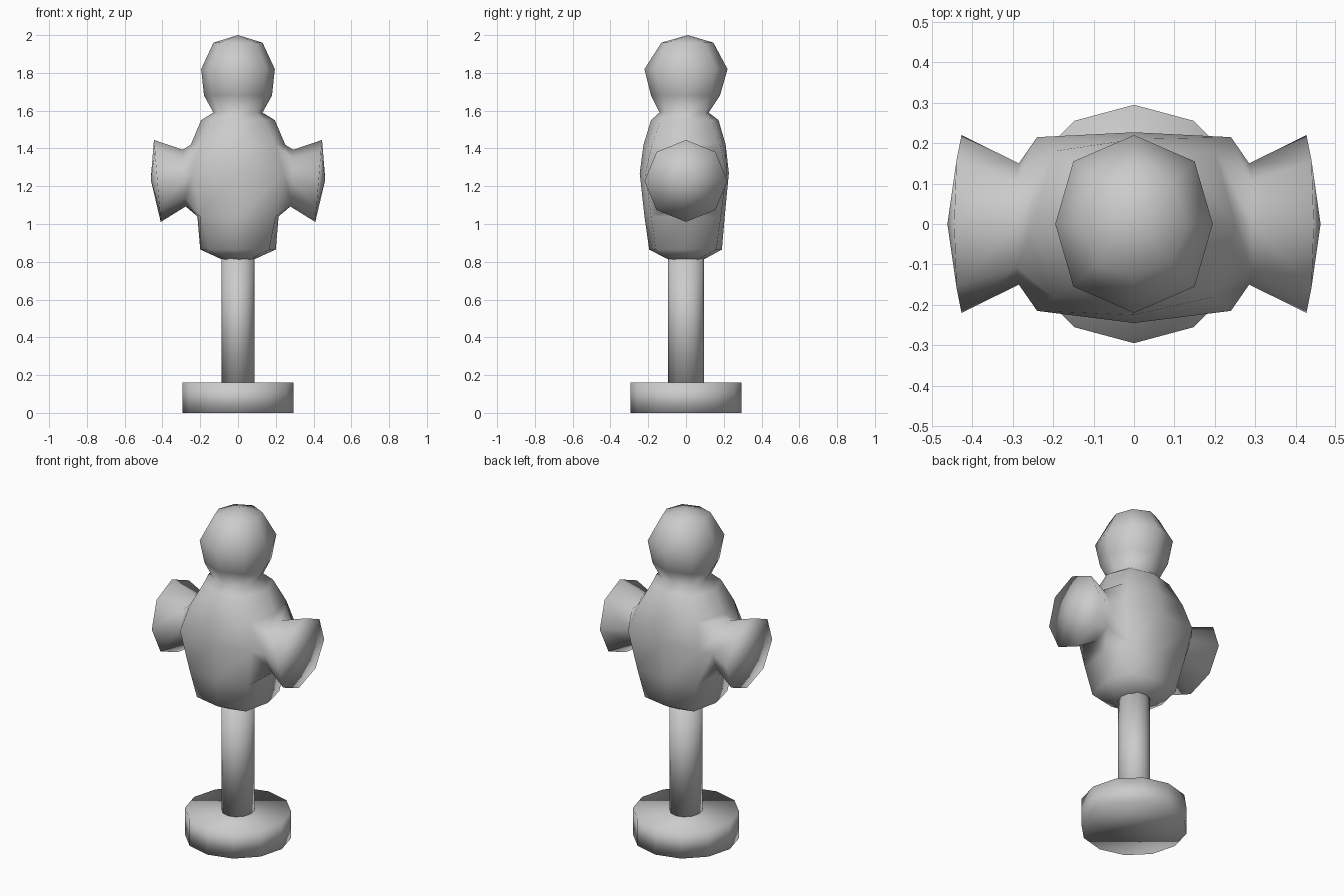
import bpy, bmesh, math

default = bpy.data.objects.get("Cube")
if default:
    bpy.data.objects.remove(default, do_unlink=True)

grey = bpy.data.materials.new("plain_grey")
grey.use_nodes = True
color = (0.6, 0.6, 0.6, 1)
grey.diffuse_color = color
grey.node_tree.nodes["Principled BSDF"].inputs["Base Color"].default_value = color


def finish(name, bm):
    bmesh.ops.recalc_face_normals(bm, faces=bm.faces)
    for f in bm.faces:
        f.smooth = True
    mesh = bpy.data.meshes.new(name)
    bm.to_mesh(mesh)
    bm.free()
    mesh.materials.append(grey)
    ob = bpy.data.objects.new(name, mesh)
    bpy.context.collection.objects.link(ob)
    return ob


def bridge(bm, a, b):
    n = len(a)
    for i in range(n):
        bm.faces.new((a[i], a[(i + 1) % n], b[(i + 1) % n], b[i]))


def fan(bm, ring, co):
    tip = bm.verts.new(co)
    n = len(ring)
    for i in range(n):
        bm.faces.new((ring[i], ring[(i + 1) % n], tip))


def octagon(bm, z, side, cx, cy, front, back):
    pts = [(side, 0), (cx, cy), (0, back), (-cx, cy),
           (-side, 0), (-cx, -cy), (0, -front), (cx, -cy)]
    return [bm.verts.new((x, y, z)) for x, y in pts]


def disc(name, radius_x, radius_y, z0, z1, sides):
    bm = bmesh.new()
    rings = []
    for z in (z0, z1):
        rings.append([bm.verts.new((radius_x * math.cos(math.tau * i / sides),
                                    radius_y * math.sin(math.tau * i / sides), z))
                      for i in range(sides)])
        bm.faces.new(rings[-1])
    bridge(bm, *rings)
    return finish(name, bm)


# Stand
disc("base", 0.295, 0.295, 0, 0.16, 12)
disc("pole", 0.088, 0.096, 0.15, 0.82, 12)

# Body and head: stacked eight-sided rings (z, side, corner x, corner y, front, back)
sections = [
    (0.81, 0.08, 0.06, 0.06, 0.09, 0.09),
    (0.865, 0.20, 0.165, 0.16, 0.195, 0.19),
    (1.04, 0.215, 0.20, 0.185, 0.22, 0.205),
    (1.27, 0.25, 0.24, 0.215, 0.245, 0.227),
    (1.42, 0.25, 0.20, 0.18, 0.225, 0.21),
    (1.55, 0.195, 0.14, 0.135, 0.185, 0.172),
    (1.59, 0.13, 0.10, 0.10, 0.14, 0.12),
    (1.68, 0.18, 0.135, 0.13, 0.185, 0.18),
    (1.82, 0.195, 0.15, 0.155, 0.22, 0.22),
    (1.96, 0.13, 0.095, 0.10, 0.13, 0.145),
]
bm = bmesh.new()
rings = [octagon(bm, *s) for s in sections]
for low, high in zip(rings, rings[1:]):
    bridge(bm, low, high)
bm.faces.new(rings[0])
fan(bm, rings[-1], (0, 0.01, 2.0))

# Flared arms grow out of the opening around each side vertex
low, mid, high = rings[2:5]
for sign, k in ((1, 0), (-1, 4)):
    p, n = (k + 1) % 8, (k - 1) % 8
    if sign < 0:
        p, n = n, p
    socket = [mid[p], high[p], high[k], high[n], mid[n], low[n], low[k], low[p]]
    bmesh.ops.delete(bm, geom=[mid[k]], context='VERTS')
    wrist, rim = [], []
    for i in range(8):
        c, s = math.cos(math.tau * i / 8), math.sin(math.tau * i / 8)
        wrist.append(bm.verts.new((sign * (0.285 + 0.008 * s), 0.15 * c, 1.243 + 0.15 * s)))
        rim.append(bm.verts.new((sign * (0.427 + 0.018 * s), 0.22 * c, 1.228 + 0.217 * s)))
    bridge(bm, socket, wrist)
    bridge(bm, wrist, rim)
    fan(bm, rim, (sign * 0.462, 0, 1.235))
finish("head_body_and_arms", bm)
